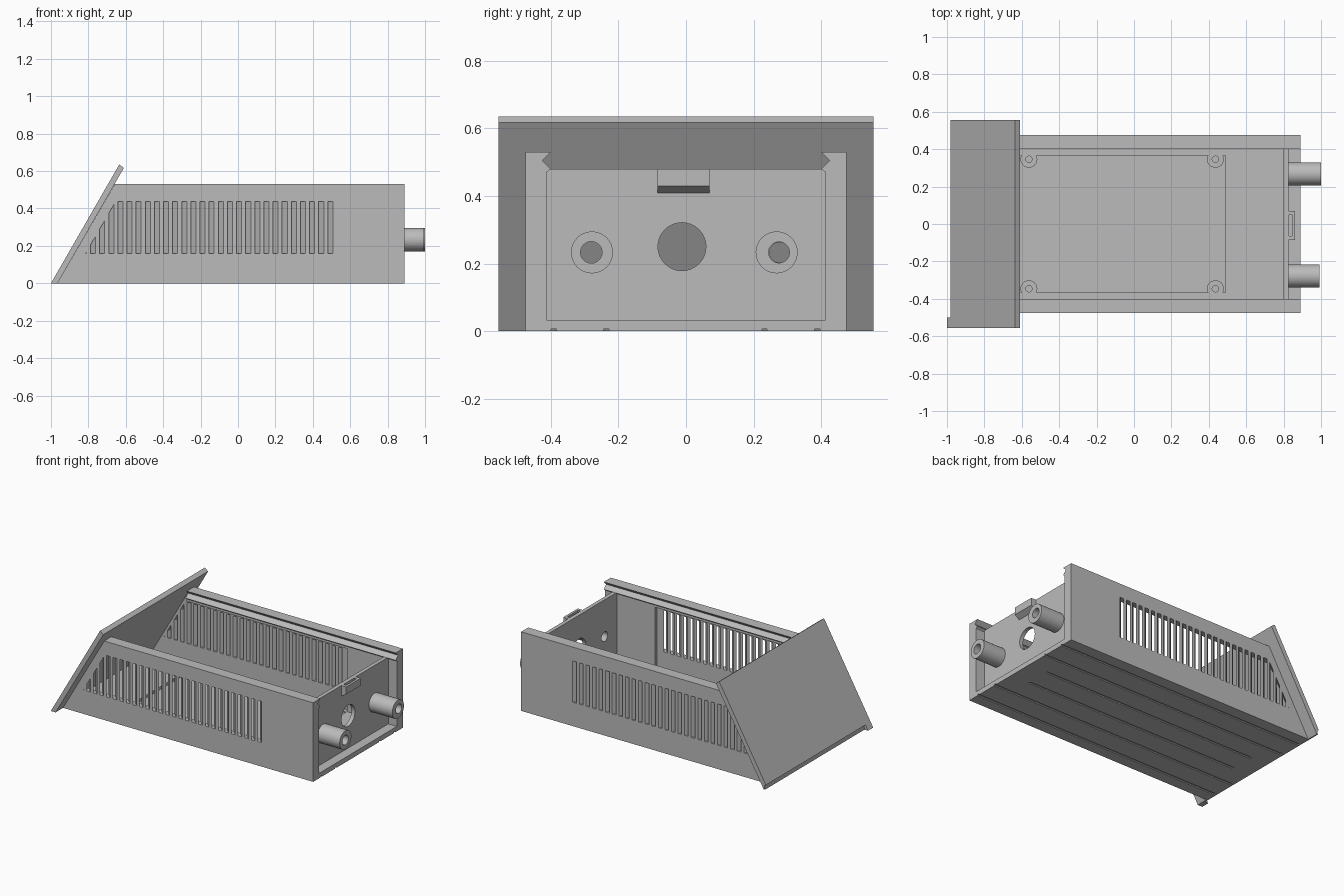
import bpy, bmesh, math

if "Cube" in bpy.data.objects:
    bpy.data.objects.remove(bpy.data.objects["Cube"])

grey = bpy.data.materials.new("plain grey")
grey.diffuse_color = (0.5, 0.5, 0.5, 1)
grey.use_nodes = True
grey.node_tree.nodes["Principled BSDF"].inputs["Base Color"].default_value = grey.diffuse_color


def add_prism(bm, pts, axis, a, b, shear=0.0):
    """Extrude a 2D outline along x, y or z. Shear slides x along a y extrusion."""
    rings = []
    for t in (a, b):
        ring = []
        for u, v in pts:
            co = {"x": (t, u, v), "y": (u + shear * (t - 0.475), t, v), "z": (u, v, t)}[axis]
            ring.append(bm.verts.new(co))
        rings.append(ring)
    r0, r1 = rings
    n = len(pts)
    bm.faces.new(r0)
    bm.faces.new(r1[::-1])
    for i in range(n):
        j = (i + 1) % n
        bm.faces.new((r0[j], r0[i], r1[i], r1[j]))


def add_box(bm, x0, x1, y0, y1, z0, z1):
    add_prism(bm, [(x0, y0), (x1, y0), (x1, y1), (x0, y1)], "z", z0, z1)


def finish(name, bm):
    bmesh.ops.recalc_face_normals(bm, faces=bm.faces)
    me = bpy.data.meshes.new(name)
    bm.to_mesh(me)
    bm.free()
    me.materials.append(grey)
    ob = bpy.data.objects.new(name, me)
    bpy.context.collection.objects.link(ob)
    return ob


def prism(name, *args):
    bm = bmesh.new()
    add_prism(bm, *args)
    return finish(name, bm)


def box(name, *args):
    bm = bmesh.new()
    add_box(bm, *args)
    return finish(name, bm)


def circle(cu, cv, r, n=32):
    return [(cu + r * math.cos(2 * math.pi * i / n), cv + r * math.sin(2 * math.pi * i / n)) for i in range(n)]


def apply_mod(ob, mod):
    bpy.context.view_layer.objects.active = ob
    bpy.ops.object.modifier_apply(modifier=mod.name)


def cut(ob, cutter):
    m = ob.modifiers.new("cut", "BOOLEAN")
    m.operation = "DIFFERENCE"
    m.solver = "EXACT"
    m.object = cutter
    apply_mod(ob, m)
    bpy.data.objects.remove(cutter)


def mirror_y(ob):
    m = ob.modifiers.new("mirror", "MIRROR")
    m.use_axis = (False, True, False)
    m.use_mirror_merge = False
    apply_mod(ob, m)


def tube(name, axis, cu, cv, r, a, b, hu, hv, hr):
    ob = prism(name, circle(cu, cv, r), axis, a, b)
    cut(ob, prism("bore", circle(hu, hv, hr), axis, a - 0.01, b + 0.01))
    bpy.context.view_layer.objects.active = ob
    ob.select_set(True)
    bpy.ops.object.shade_smooth_by_angle(angle=math.radians(30))
    ob.select_set(False)
    return ob


K = math.tan(math.radians(60))  # slope of the front panel


def slant(z):
    return -0.965 + z / K


# sloping front panel, undercut along its lower edge except at one corner
panel = prism("front_panel", [(-0.965, 0), (-0.61, 0.617), (-0.635, 0.635), (-1, 0)], "y", -0.555, 0.555)
cut(panel, prism("undercut", [(-1.02, -0.01), (-0.975, -0.01), (-0.97, 0.027), (-0.982, 0.034), (-1.02, 0.045)],
                 "y", -0.5, 0.57))

# side walls with slanted louvre slots
wall = prism("side_walls", [(slant(0), 0), (0.89, 0), (0.89, 0.53), (slant(0.53), 0.53)], "y", 0.435, 0.475)
bm = bmesh.new()
for i in range(-4, 24):
    x0 = -0.642 + i * 0.0488
    x1 = x0 + 0.027
    top0 = min(0.437, 0.185 + K * (x0 + 0.80))
    top1 = min(0.437, 0.185 + K * (x1 + 0.80))
    if top0 > 0.165:
        pts = [(x0, 0.16), (x1, 0.16), (x1, top1), (x0, top0)]
    else:
        pts = [(-0.80 - 0.025 / K, 0.16), (x1, 0.16), (x1, top1)]
    add_prism(bm, pts, "y", 0.43, 0.48, 1.0)
cut(wall, finish("slots", bm))
mirror_y(wall)

# lid rails with a V groove
mirror_y(prism("lid_rails", [(0.436, 0.53), (0.40, 0.53), (0.425, 0.505), (0.40, 0.48), (0.412, 0.47),
                             (0.412, 0.455), (0.436, 0.445)], "x", -0.67, 0.89))

# thicker rear part of the side walls
mirror_y(box("rear_wall_thickening", 0.52, 0.89, 0.412, 0.436, 0.02, 0.472))

# floor with stepped pocket on top and grooves underneath
floor = prism("floor", [(slant(0), 0), (0.89, 0), (0.89, 0.033), (slant(0.033), 0.033)], "y", -0.435, 0.435)
cut(floor, box("step", -0.5, 0.52, -0.405, 0.405, 0.026, 0.06))
cut(floor, box("pocket", -0.615, 0.49, -0.367, 0.367, 0.014, 0.06))
bm = bmesh.new()
for y in (-0.391, -0.236, 0.232, 0.388):
    add_box(bm, -1.0, 0.95, y - 0.008, y + 0.008, -0.01, 0.007)
for y in (-0.08, 0.08):
    add_box(bm, -0.85, 0.75, y - 0.008, y + 0.008, -0.01, 0.007)
cut(floor, finish("grooves", bm))

# screw bosses in the pocket corners
for x in (-0.562, 0.435):
    for y in (-0.346, 0.346):
        tube("screw_boss", "z", x, y, 0.045, 0.012, 0.03, x, y, 0.017)

# recessed rear plate with its three holes
rear = box("rear_plate", 0.80, 0.826, -0.413, 0.413, 0.03, 0.48)
bm = bmesh.new()
for y, z, r in ((-0.012, 0.25, 0.071), (-0.28, 0.233, 0.032), (0.277, 0.233, 0.03)):
    add_prism(bm, circle(y, z, r), "x", 0.78, 0.85)
cut(rear, finish("holes", bm))

# round rear sockets
tube("socket_left", "x", -0.278, 0.233, 0.062, 0.825, 0.992, -0.28, 0.233, 0.032)
tube("socket_right", "x", 0.268, 0.233, 0.062, 0.825, 1.0, 0.275, 0.233, 0.031)

# lid latch at the top of the rear plate
latch = prism("lid_latch", [(0.82, 0.48), (0.862, 0.48), (0.862, 0.43), (0.82, 0.405)], "y", -0.085, 0.069)
cut(latch, box("latch_slot", 0.828, 0.846, -0.065, 0.05, 0.45, 0.5))
